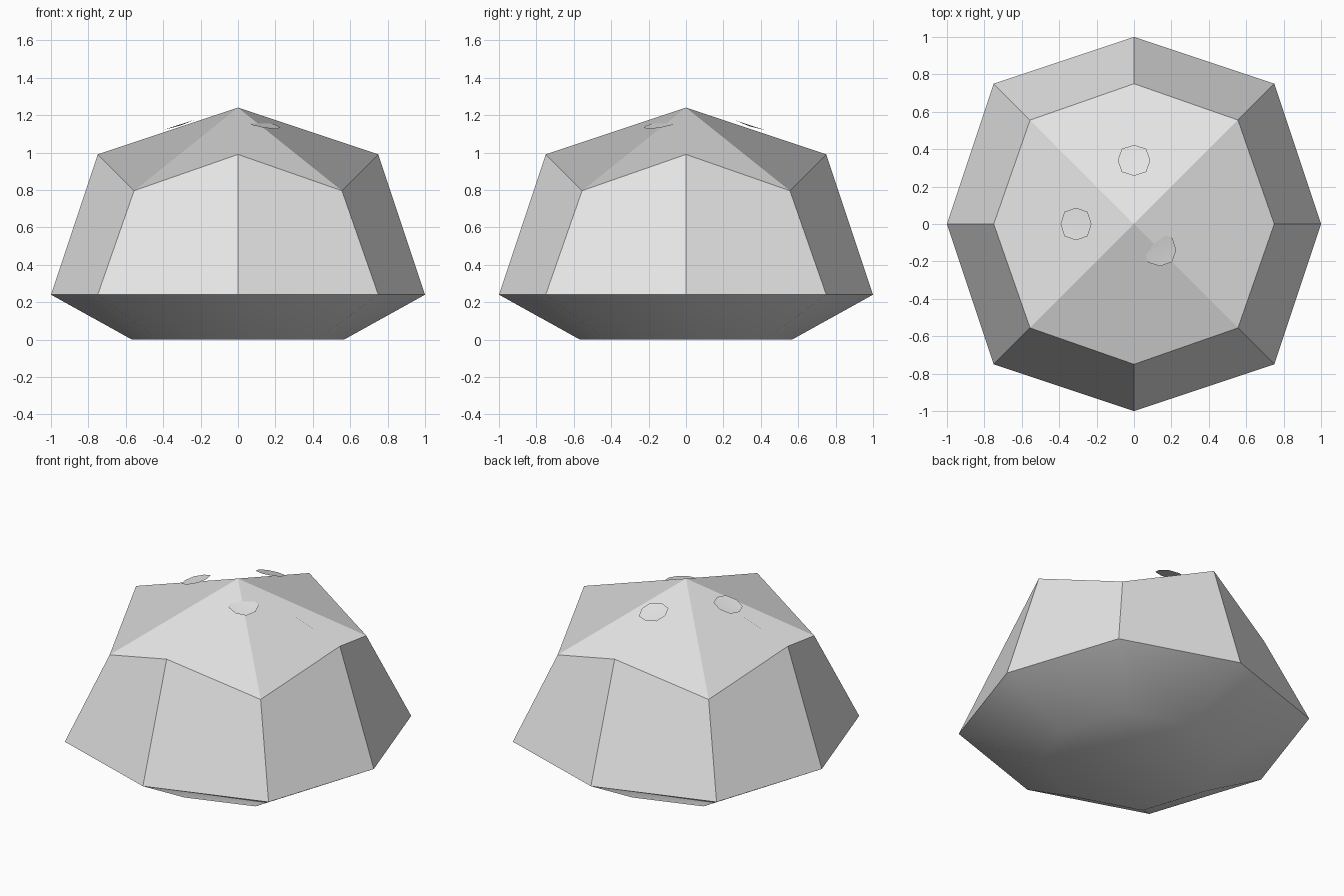
import bpy
import bmesh
from mathutils import Vector

if "Cube" in bpy.data.objects:
    bpy.data.objects.remove(bpy.data.objects["Cube"], do_unlink=True)

RIM_Z = 0.24

stone = bpy.data.materials.new("plain_grey")
stone.use_nodes = True
stone.diffuse_color = (0.8, 0.8, 0.8, 1)
stone.node_tree.nodes["Principled BSDF"].inputs["Base Color"].default_value = (0.8, 0.8, 0.8, 1)


def make_object(name, bm):
    bmesh.ops.recalc_face_normals(bm, faces=bm.faces)
    mesh = bpy.data.meshes.new(name)
    bm.to_mesh(mesh)
    bm.free()
    mesh.materials.append(stone)
    obj = bpy.data.objects.new(name, mesh)
    bpy.context.collection.objects.link(obj)
    return obj


def octagon(scale, z):
    """Eight points: full reach on the axes, three quarters on the diagonals."""
    steps = [(1, 0), (.75, .75), (0, 1), (-.75, .75), (-1, 0), (-.75, -.75), (0, -1), (.75, -.75)]
    return [Vector((x * scale, y * scale, z)) for x, y in steps]


# Faceted dome: rim, shoulder ring and apex
bm = bmesh.new()
rim = [bm.verts.new(p) for p in octagon(1, RIM_Z)]
shoulder = []
for i, p in enumerate(octagon(.75, RIM_Z + .75)):
    if i % 2:
        p = Vector((p.x * .988, p.y * .988, RIM_Z + .556))
    shoulder.append(bm.verts.new(p))
apex = bm.verts.new((0, 0, RIM_Z + 1))
for i in range(8):
    j = (i + 1) % 8
    bm.faces.new((rim[i], rim[j], shoulder[j], shoulder[i]))
for i in range(0, 8, 2):
    bm.faces.new((apex, shoulder[i - 1], shoulder[i - 2], shoulder[i - 3]))
dome = make_object("dome", bm)

# Smooth tapered underside with a flat bottom
bm = bmesh.new()
upper = [bm.verts.new(p) for p in octagon(1, RIM_Z)]
lower = [bm.verts.new(p) for p in octagon(.567, 0)]
for i in range(8):
    j = (i + 1) % 8
    bm.faces.new((upper[i], lower[i], lower[j], upper[j]))
bm.faces.new(lower[::-1])
for f in bm.faces:
    f.smooth = True
make_object("underside", bm)


# Thin, slightly dished eight-sided spots resting on the top
def spot(name, centre, normal):
    bm = bmesh.new()
    ring = [bm.verts.new(p) for p in octagon(.087, 0)]
    middle = bm.verts.new((0, 0, -.006))
    for i in range(0, 8, 2):
        f = bm.faces.new((middle, ring[i], ring[i + 1], ring[(i + 2) % 8]))
        f.smooth = True
    obj = make_object(name, bm)
    if obj.data.polygons[0].normal.z < 0:
        obj.data.flip_normals()
    obj.location = centre
    obj.rotation_euler = Vector((0, 0, 1)).rotation_difference(Vector(normal)).to_euler()


spot("left_spot", (-.31, 0, 1.15), (-.33, 0, 1))
spot("back_spot", (0, .34, 1.147), (0, .33, 1))
spot("front_spot", (.14, -.14, 1.147), (.17, -.17, 1))
